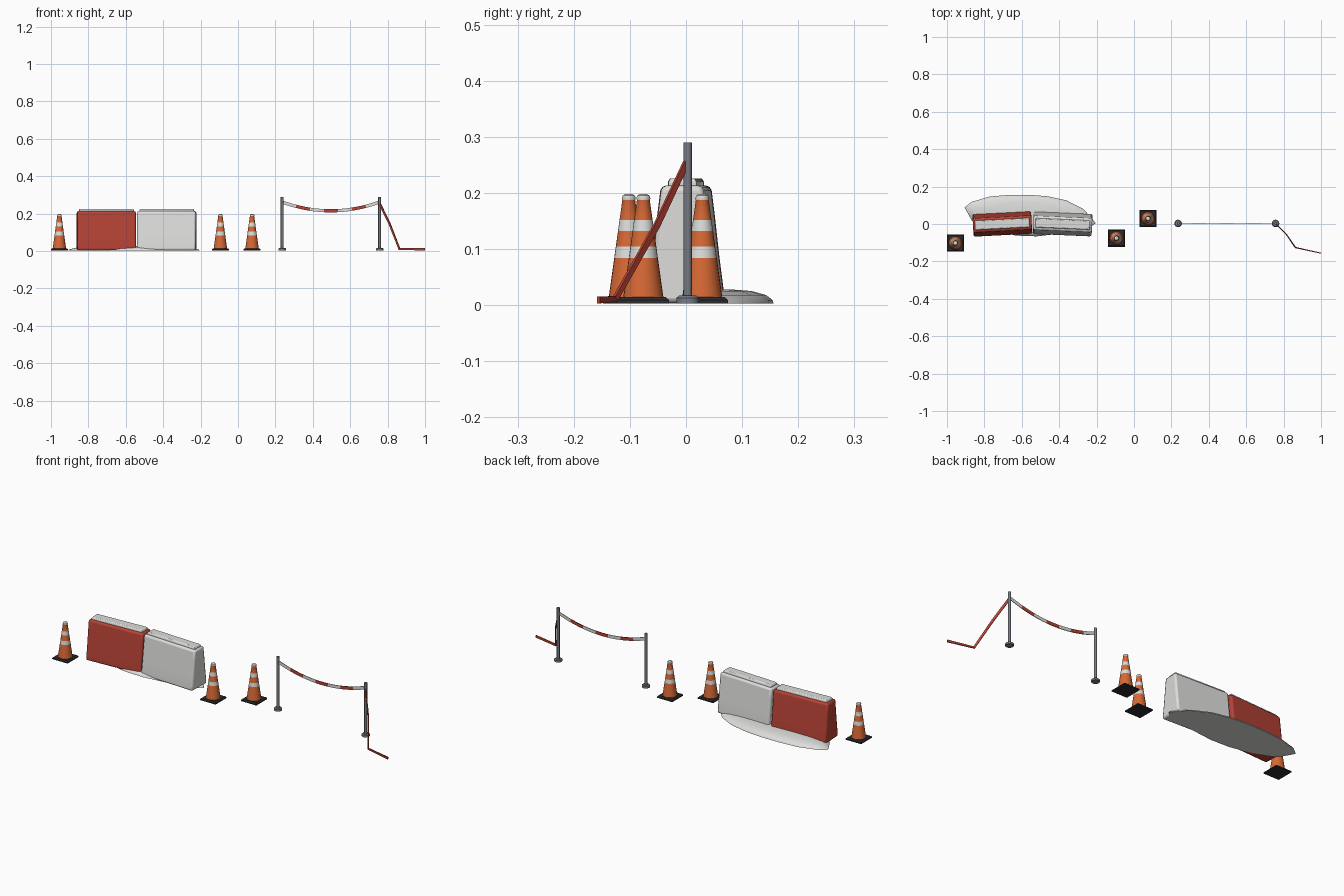
import bpy, bmesh, math
from mathutils import Vector

if "Cube" in bpy.data.objects:
    bpy.data.objects.remove(bpy.data.objects["Cube"])


def mat(name, r, g, b):
    m = bpy.data.materials.new(name)
    m.diffuse_color = (r, g, b, 1)
    m.use_nodes = True
    m.node_tree.nodes["Principled BSDF"].inputs["Base Color"].default_value = m.diffuse_color
    return m


ORANGE = mat("orange plastic", 0.68, 0.14, 0.035)
RED = mat("red plastic", 0.47, 0.055, 0.035)
WHITE = mat("white plastic", 0.72, 0.72, 0.71)
GREY = mat("grey metal", 0.19, 0.20, 0.23)
BLACK = mat("black rubber", 0.025, 0.025, 0.028)


def finish(name, bm, mats, loc=(0, 0, 0), rot=0, bevel=0, smooth=35):
    bmesh.ops.recalc_face_normals(bm, faces=bm.faces)
    me = bpy.data.meshes.new(name)
    bm.to_mesh(me)
    bm.free()
    ob = bpy.data.objects.new(name, me)
    bpy.context.collection.objects.link(ob)
    for m in mats:
        me.materials.append(m)
    ob.location = loc
    ob.rotation_euler.z = rot
    if bevel:
        b = ob.modifiers.new("bevel", 'BEVEL')
        b.width, b.segments = bevel, 2
    if smooth:
        bpy.context.view_layer.objects.active = ob
        ob.select_set(True)
        bpy.ops.object.shade_smooth_by_angle(angle=math.radians(smooth))
        ob.select_set(False)
    return ob


def loft(rings, colours=None):
    """Skin a list of equal closed rings and cap both ends."""
    bm = bmesh.new()
    vs = [[bm.verts.new(p) for p in r] for r in rings]
    n = len(rings[0])
    for k in range(len(vs) - 1):
        for i in range(n):
            j = (i + 1) % n
            f = bm.faces.new((vs[k][i], vs[k][j], vs[k + 1][j], vs[k + 1][i]))
            if colours:
                f.material_index = colours[k]
    bm.faces.new(vs[0][::-1])
    f = bm.faces.new(vs[-1])
    if colours:
        f.material_index = colours[-1]
    return bm


def circle(r, z, n=24):
    return [(r * math.cos(math.tau * i / n), r * math.sin(math.tau * i / n), z) for i in range(n)]


def rect(hx, hy, z):
    return [(-hx, -hy, z), (hx, -hy, z), (hx, hy, z), (-hx, hy, z)]


# Traffic cones: square rubber base, striped body, white tip
def cone(x, y):
    finish("cone_base", loft([rect(.046, .046, .003), rect(.046, .046, .009), rect(.040, .040, .014)]),
           [BLACK], (x, y, 0), smooth=0)
    r = lambda z: .036 - (z - .012) * .0245 / .175
    zs = [.012, .084, .104, .132, .152, .187]
    rings = [circle(r(z), z) for z in zs] + [circle(.0125, .190), circle(.011, .195), circle(.006, .198)]
    finish("cone_body", loft(rings, [0, 1, 0, 1, 0, 1, 1, 1]), [ORANGE, WHITE], (x, y, 0))


for p in ((-.955, -.102), (-.094, -.076), (.075, .029)):
    cone(*p)


# Water-filled barriers: tapered profile with a raised top rail
def barrier(name, x, tilt, m):
    half = [(.060, .004), (.059, .030), (.052, .085), (.043, .165), (.037, .213)]
    prof = half + [(-y, z) for y, z in reversed(half)]
    rings = [[(sx, y, z) for y, z in prof] for sx in (-.157, .157)]
    finish(name, loft(rings), [m], (x, 0, 0), tilt, .009)
    finish(name + "_top_rail", loft([rect(.146, .025, .205), rect(.146, .025, .220), rect(.141, .021, .226)]),
           [WHITE], (x, 0, 0), tilt, .002)


barrier("red_barrier", -.704, math.radians(3), RED)
barrier("white_barrier", -.381, math.radians(-2.5), WHITE)

# Low mound of sand behind and under the barriers
outline = [(-.906, .088), (-.87, .118), (-.77, .147), (-.66, .156), (-.56, .156), (-.46, .148), (-.36, .126),
           (-.27, .080), (-.23, .035), (-.205, .005), (-.25, -.03), (-.40, -.052), (-.52, -.066), (-.63, -.062),
           (-.75, -.035), (-.865, .015)]
c = Vector((-.56, .045))
rings = []
for s, z in ((1, .003), (.985, .009), (.88, .018), (.65, .025), (.3, .028)):
    rings.append([(c.x + (x - c.x) * s, c.y + (y - c.y) * s, z) for x, y in outline])
finish("ground_mound", loft(rings), [WHITE], smooth=50)

# Posts with round feet
for x in (.236, .757):
    finish("post", loft([circle(.0075, .010, 16), circle(.0075, .290, 16)]), [GREY], (x, .003, 0))
    finish("post_foot", loft([circle(.020, .003), circle(.020, .013), circle(.015, .017)]), [GREY], (x, .003, 0))


# Barrier tape: thin upright ribbon along a path
def ribbon(name, pts, h, t, mats, colours):
    rings = []
    for i, p in enumerate(pts):
        d = pts[min(i + 1, len(pts) - 1)] - pts[max(i - 1, 0)]
        d.normalize()
        side = d.cross(Vector((0, 0, 1))).normalized()
        up = side.cross(d)
        rings.append([p + side * a * t / 2 + up * b * h / 2 for a, b in ((-1, -1), (1, -1), (1, 1), (-1, 1))])
    finish(name, loft(rings, colours), mats, smooth=0)


N = 21
pts = []
for i in range(N + 1):
    u = i / N
    pts.append(Vector((.236 + .521 * u, .003, .262 - .047 * (1 - (2 * u - 1) ** 2))))
ribbon("hanging_tape", pts, .017, .003, [WHITE, RED], [(i // 3) % 2 for i in range(N)])

# Loose end of the tape trailing to the ground
tail = [(.757, .001, .255), (.812, -.052, .142), (.863, -.126, .011), (1.0, -.156, .009)]
ribbon("loose_tape", [Vector(p) for p in tail], .012, .005, [RED], None)
